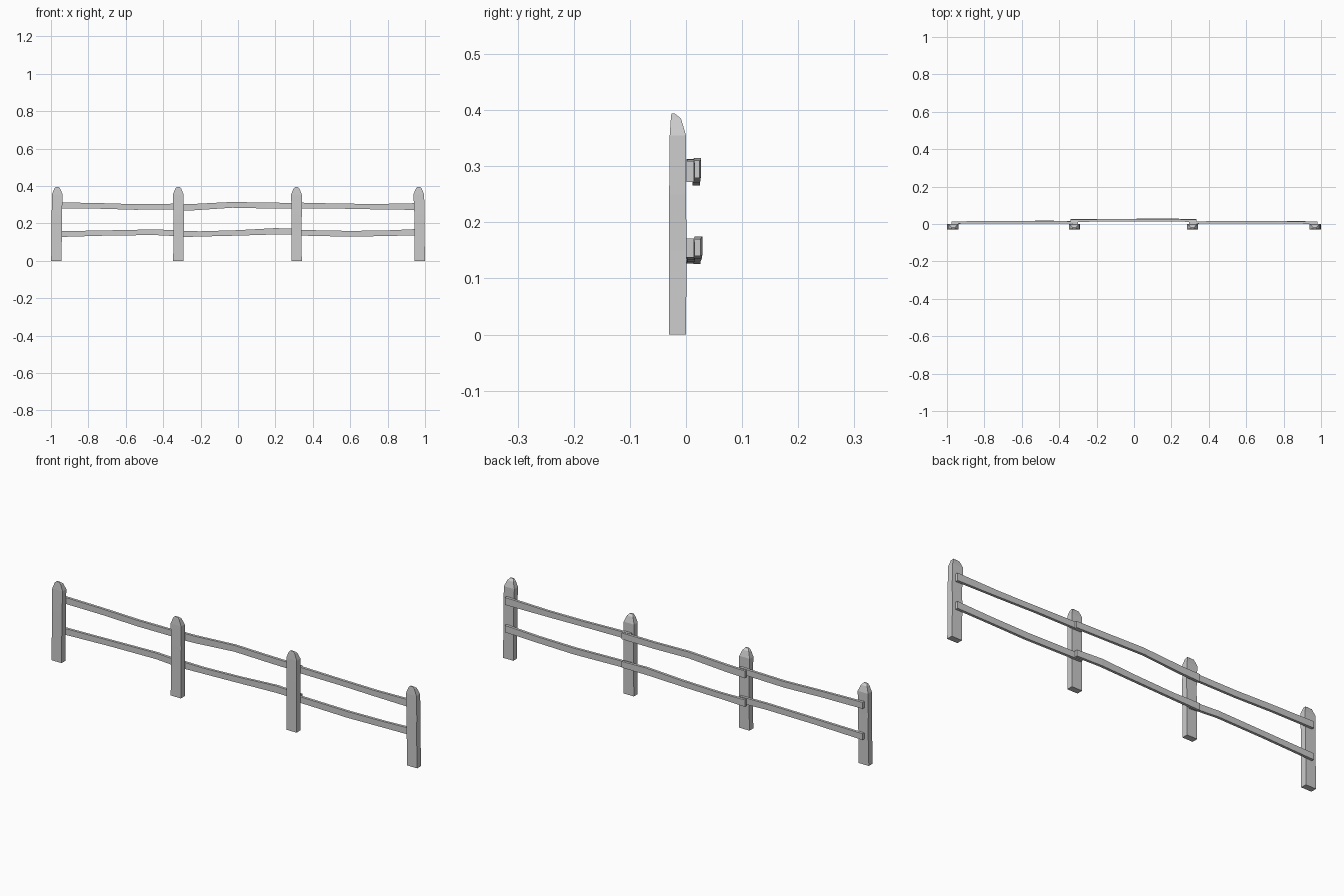
import bpy, bmesh


def loft(name, rings):
    """Skin a list of four-cornered rings into a closed flat-shaded board."""
    bm = bmesh.new()
    loops = [[bm.verts.new(p) for p in ring] for ring in rings]
    for a, b in zip(loops, loops[1:]):
        for i in range(4):
            j = (i + 1) % 4
            bm.faces.new((a[i], a[j], b[j], b[i]))
    bm.faces.new(loops[0])
    bm.faces.new(loops[-1])
    bmesh.ops.recalc_face_normals(bm, faces=bm.faces)
    mesh = bpy.data.meshes.new(name)
    bm.to_mesh(mesh)
    bm.free()
    bpy.context.collection.objects.link(bpy.data.objects.new(name, mesh))


def post(name, stations):
    # stations: z, left x, right x; the tip also slopes away from the back
    back = [0.0, 0.001, 0.0, 0.0, -0.009, -0.020]
    front = [-0.030, -0.030, -0.030, -0.029, -0.027, -0.026]
    loft(name, [[(l, f, z), (r, f, z), (r, b, z), (l, b, z)]
                for (z, l, r), f, b in zip(stations, front, back)])


def rail(name, stations, depth=0.013):
    # stations: x, inner y, bottom z, top z
    loft(name, [[(x, y, lo), (x, y + depth, lo), (x, y + depth, hi), (x, y, hi)]
                for x, y, lo, hi in stations])


# Upright posts, slightly crooked, with chamfered tips
for i, (c, foot, lean) in enumerate([(-0.969, -0.002, 0.003), (-0.317, -0.002, -0.002),
                                     (0.313, 0.0, 0.0), (0.970, 0.002, -0.003)]):
    post(f"post_{i + 1}", [
        (0.0, c + foot - 0.028, c + foot + 0.028),
        (0.15, c - 0.027, c + 0.027),
        (0.25, c - 0.027, c + 0.028),
        (0.355, c + lean - 0.029, c + lean + 0.028),
        (0.385, c + lean - 0.017, c + lean + 0.016),
        (0.394, c + lean - 0.009, c + lean + 0.008)])

# Upper rails
rail("upper_rail_left", [
    (-0.975, 0.001, 0.281, 0.313), (-0.75, 0.003, 0.279, 0.309),
    (-0.55, 0.004, 0.273, 0.303), (-0.30, 0.001, 0.276, 0.306)])
rail("upper_rail_middle", [
    (-0.340, 0.012, 0.266, 0.302), (-0.24, 0.012, 0.270, 0.304),
    (-0.03, 0.014, 0.284, 0.315), (0.15, 0.014, 0.280, 0.311),
    (0.335, 0.011, 0.279, 0.310)])
rail("upper_rail_right", [
    (0.295, 0.001, 0.281, 0.312), (0.55, 0.003, 0.279, 0.306),
    (0.75, 0.002, 0.275, 0.304), (0.980, 0.001, 0.272, 0.309)])

# Lower rails
rail("lower_rail_left", [
    (-0.975, 0.001, 0.127, 0.158), (-0.70, 0.003, 0.135, 0.163),
    (-0.45, 0.005, 0.138, 0.168), (-0.30, 0.001, 0.131, 0.163)])
rail("lower_rail_middle", [
    (-0.340, 0.013, 0.126, 0.160), (-0.20, 0.013, 0.130, 0.158),
    (0.0, 0.015, 0.135, 0.164), (0.20, 0.016, 0.141, 0.175),
    (0.335, 0.013, 0.140, 0.170)])
rail("lower_rail_right", [
    (0.295, 0.001, 0.136, 0.166), (0.60, 0.003, 0.129, 0.160),
    (0.80, 0.003, 0.133, 0.163), (0.980, 0.001, 0.137, 0.171)])
